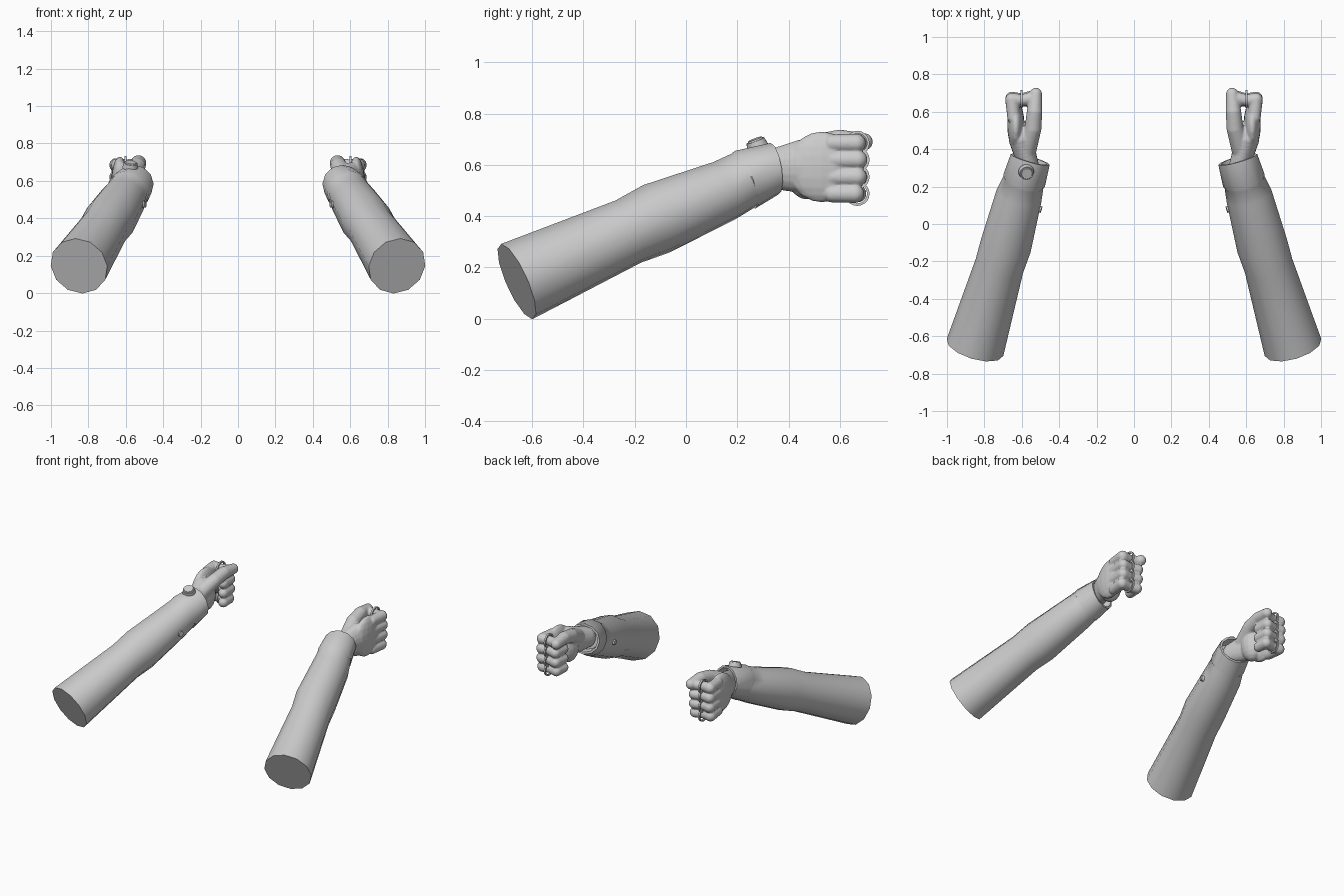
import bpy, bmesh, math
from mathutils import Vector, Matrix

if "Cube" in bpy.data.objects:
    bpy.data.objects.remove(bpy.data.objects["Cube"])


def finish(bm, name, angle=40):
    bmesh.ops.recalc_face_normals(bm, faces=bm.faces[:])
    me = bpy.data.meshes.new(name)
    bm.to_mesh(me)
    bm.free()
    ob = bpy.data.objects.new(name, me)
    bpy.context.collection.objects.link(ob)
    bpy.ops.object.select_all(action='DESELECT')
    ob.select_set(True)
    bpy.context.view_layer.objects.active = ob
    bpy.ops.object.shade_smooth_by_angle(angle=math.radians(angle))
    return ob


def loft(rings, n, name):
    """rings: (centre, axis, lateral radius, vertical radius)"""
    bm = bmesh.new()
    loops = []
    for c, axis, rx, rz in rings:
        axis = axis.normalized()
        side = axis.cross(Vector((0, 0, 1))).normalized()
        up = side.cross(axis)
        loops.append([bm.verts.new(c + side * rx * math.cos(2 * math.pi * i / n)
                                   + up * rz * math.sin(2 * math.pi * i / n)) for i in range(n)])
    for a, b in zip(loops, loops[1:]):
        for i in range(n):
            j = (i + 1) % n
            bm.faces.new((a[i], a[j], b[j], b[i]))
    bm.faces.new(loops[0])
    bm.faces.new(loops[-1])
    return finish(bm, name)


def blob(bm, c, r):
    m = Matrix.Translation(c) @ Matrix.Diagonal((*r, 1))
    bmesh.ops.create_uvsphere(bm, u_segments=16, v_segments=10, radius=1, matrix=m)


def chain(bm, pts, s):
    """Tapered sausage through (x, y, z, radius) points"""
    for a, b in zip(pts, pts[1:]):
        a, b = Vector(a), Vector(b)
        k = max(2, int((b - a).length / 0.012))
        for i in range(k + 1):
            p = a.lerp(b, i / k)
            blob(bm, (s * p[0], p[1], p[2]), (p[3],) * 3)


def disc(name, c, normal, r, h):
    bm = bmesh.new()
    rot = Vector(normal).to_track_quat('Z', 'Y').to_matrix().to_4x4()
    bmesh.ops.create_cone(bm, cap_ends=True, segments=24, radius1=r, radius2=r * 0.88,
                          depth=h, matrix=Matrix.Translation(c) @ rot)
    return finish(bm, name, 30)


# sleeve sections: x, y, z, lateral radius, vertical radius
SLEEVE = [(.85, -.66, .145, .158, .16), (.72, -.225, .34, .132, .132),
          (.685, -.115, .39, .137, .142), (.615, .15, .50, .124, .120),
          (.590, .225, .54, .111, .115), (.588, .23, .542, .116, .120),
          (.555, .345, .585, .108, .102)]


def arm(s, label):
    # sleeve with hollow cuff
    pts = [Vector((s * p[0], p[1], p[2])) for p in SLEEVE]
    rings = []
    for i, p in enumerate(SLEEVE):
        axis = pts[min(i + 1, len(pts) - 1)] - pts[max(i - 1, 0)]
        if i == len(pts) - 1:
            axis = Vector((-.28 * s, 1, .16))
        rings.append((pts[i], axis, p[3], p[4]))
    c, axis, rx, rz = rings[-1]
    rings.append((c, axis, rx - .014, rz - .014))
    rings.append((c - axis * .06, axis, rx - .018, rz - .018))
    loft(rings, 12, label + "_sleeve")

    # fist: wrist, palm, thumb and four curled fingers fused together
    bm = bmesh.new()
    for i in range(9):
        t = i / 8
        blob(bm, (s * (.56 + .045 * t), .30 + .15 * t, .58 + .015 * t),
             (.055 + .01 * t, .06, .07 + .035 * t))
    blob(bm, (s * .632, .53, .592), (.046, .135, .138))
    blob(bm, (s * .59, .47, .58), (.07, .08, .115))
    chain(bm, [(.575, .40, .62, .055), (.54, .51, .675, .046), (.532, .60, .696, .042),
               (.525, .695, .69, .034)], s)
    for i, z in enumerate((.685, .62, .553, .488)):
        d = (0, .006, .004, -.006)[i]
        chain(bm, [(.643, .57, z, .035), (.652, .665 + d, z, .037), (.60, .662 + d, z, .031),
                   (.54, .675 + d, z, .035), (.535, .60, z, .033)], s)
    hand = finish(bm, label + "_fist")
    mod = hand.modifiers.new("fuse", 'REMESH')
    mod.mode = 'VOXEL'
    mod.voxel_size = .006
    mod.use_smooth_shade = True
    sm = hand.modifiers.new("soften", 'SMOOTH')
    sm.factor = .5
    sm.iterations = 3

    # linked finger rings across the fist
    bm = bmesh.new()
    for z in (.685, .62, .553, .488):
        rows = []
        for i in range(20):
            a = 2 * math.pi * i / 20
            rows.append([bm.verts.new((s * x, .668 + r * math.cos(a), z + r * math.sin(a)))
                         for x, r in ((.595, .038), (.607, .038), (.607, .048), (.595, .048))])
        for i in range(20):
            a, b = rows[i], rows[(i + 1) % 20]
            for k in range(4):
                bm.faces.new((a[k], a[(k + 1) % 4], b[(k + 1) % 4], b[k]))
    finish(bm, label + "_finger_rings", 30)

    # cuff button on the inner side of the sleeve
    disc(label + "_button", (s * .507, .08, .475), (-s, -.3, .1), .02, .025)


arm(1, "right")
arm(-1, "left")

# round watch on the left wrist
disc("watch_case", (-.575, .275, .682), (.12, -.38, 1), .042, .028)
disc("watch_face", (-.5735, .27, .697), (.12, -.38, 1), .033, .008)
